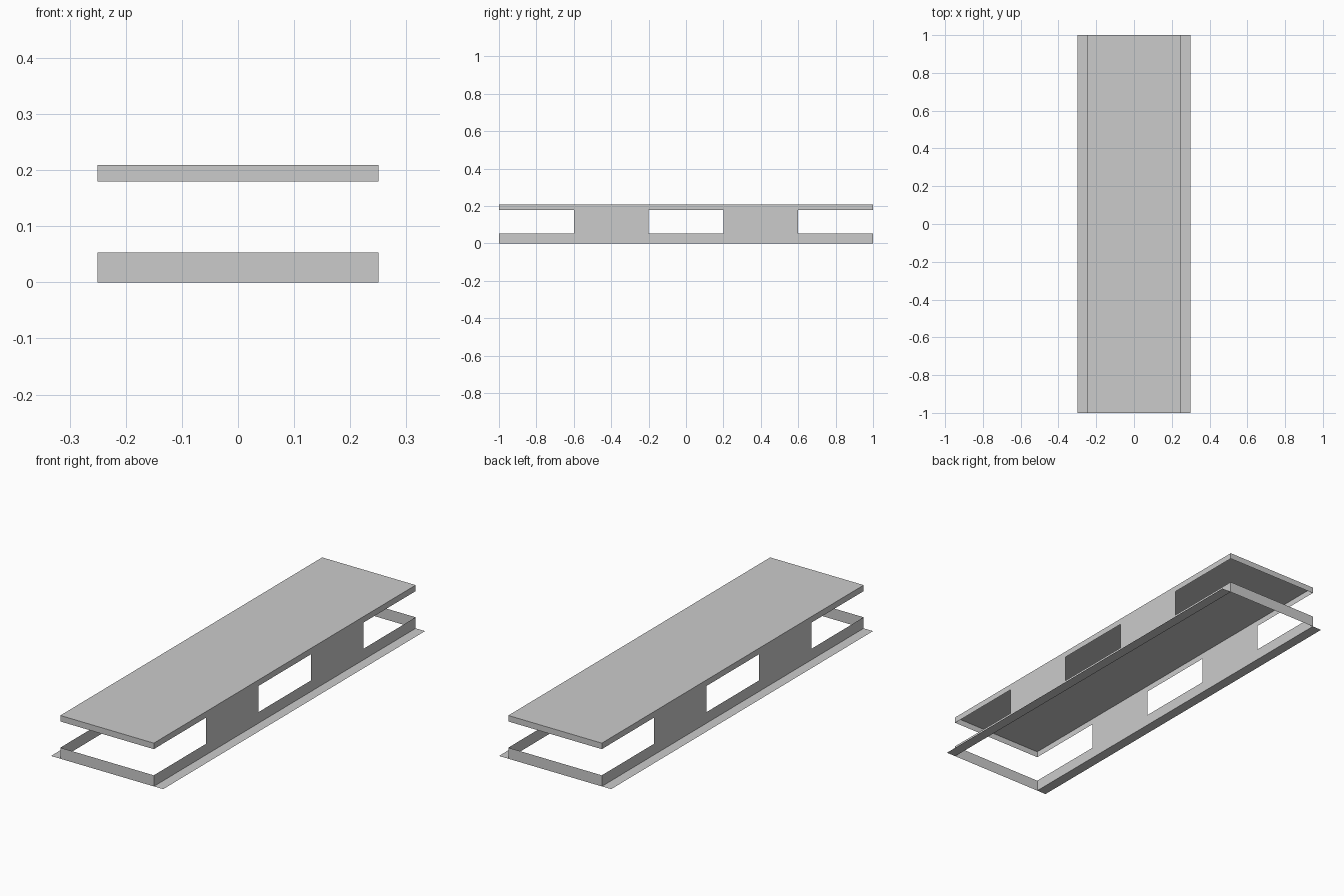
import bpy

if "Cube" in bpy.data.objects:
    bpy.data.objects.remove(bpy.data.objects["Cube"])

W, L, FLANGE = 0.25, 1.0, 0.30
Z_BASE, Z_RIM, Z_TOP = 0.0535, 0.18, 0.209


def sheet(name, quads):
    """Make one object from a list of four-corner sheets."""
    verts = [p for q in quads for p in q]
    faces = [tuple(range(4 * i, 4 * i + 4)) for i in range(len(quads))]
    mesh = bpy.data.meshes.new(name)
    mesh.from_pydata(verts, [], faces)
    obj = bpy.data.objects.new(name, mesh)
    bpy.context.collection.objects.link(obj)
    return obj


def side(s, y0, y1, z0, z1):
    """Upright sheet on the left (-1) or right (1), facing outwards."""
    q = [(s * W, y0, z0), (s * W, y1, z0), (s * W, y1, z1), (s * W, y0, z1)]
    return q if s > 0 else q[::-1]


def end(s, z0, z1):
    """Upright sheet on the front (-1) or back (1), facing outwards."""
    q = [(-W, s * L, z0), (W, s * L, z0), (W, s * L, z1), (-W, s * L, z1)]
    return q if s < 0 else q[::-1]


def band(z0, z1):
    """Four walls around the outline."""
    return [f for s in (-1, 1) for f in (side(s, -L, L, z0, z1), end(s, z0, z1))]


def flat(x0, x1, z):
    return [(x0, -L, z), (x1, -L, z), (x1, L, z), (x0, L, z)]


# Top deck: flat lid with a shallow rim, open underneath
sheet("top_deck", [flat(-W, W, Z_TOP)] + band(Z_RIM, Z_TOP))

# Base: open frame of low walls
sheet("base_frame", band(0, Z_BASE))

# Flanges along both long sides, and the pillars between base and deck
for s, label in ((-1, "left"), (1, "right")):
    sheet(f"{label}_flange", [flat(*sorted((s * W, s * FLANGE)), 0)])
    sheet(f"{label}_pillars",
          [side(s, y - 0.2, y + 0.2, Z_BASE, Z_RIM) for y in (-0.4, 0.4)])
